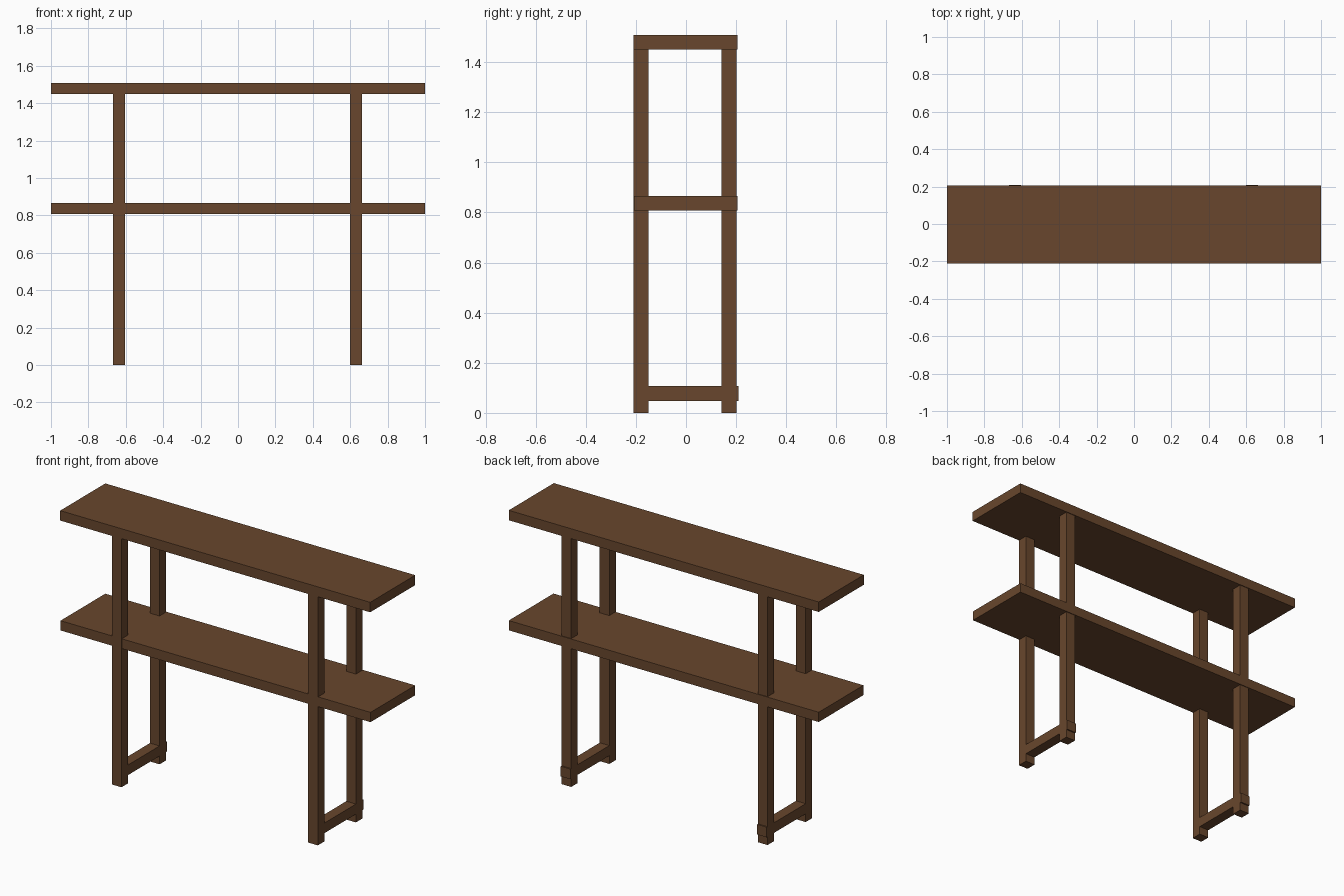
import bpy
import bmesh
from mathutils import Vector

cube = bpy.data.objects.get("Cube")
if cube:
    bpy.data.objects.remove(cube, do_unlink=True)

wood = bpy.data.materials.new("brown_wood")
wood.use_nodes = True
colour = (0.14, 0.062, 0.026, 1)
wood.diffuse_color = colour
wood.node_tree.nodes["Principled BSDF"].inputs["Base Color"].default_value = colour


def beam(name, x, y, z):
    """Flat-faced box spanning the given (low, high) ranges."""
    low, high = Vector((x[0], y[0], z[0])), Vector((x[1], y[1], z[1]))
    bm = bmesh.new()
    bmesh.ops.create_cube(bm, size=1)
    bmesh.ops.scale(bm, vec=high - low, verts=bm.verts)
    mesh = bpy.data.meshes.new(name)
    bm.to_mesh(mesh)
    bm.free()
    mesh.materials.append(wood)
    obj = bpy.data.objects.new(name, mesh)
    obj.location = (low + high) / 2
    bpy.context.collection.objects.link(obj)
    return obj


# Two long shelves
beam("top_shelf", (-1, 1), (-0.21, 0.205), (1.45, 1.508))
beam("middle_shelf", (-1, 1), (-0.207, 0.205), (0.808, 0.865))

# End frames: front leg, back leg and a low stretcher poking out at the back
for side, x in (("right", (-0.667, -0.605)), ("left", (0.6, 0.662))):
    beam(f"{side}_front_leg", x, (-0.21, -0.15), (0, 1.45))
    beam(f"{side}_back_leg", x, (0.141, 0.201), (0, 1.45))
    beam(f"{side}_stretcher", x, (-0.16, 0.209), (0.048, 0.107))
